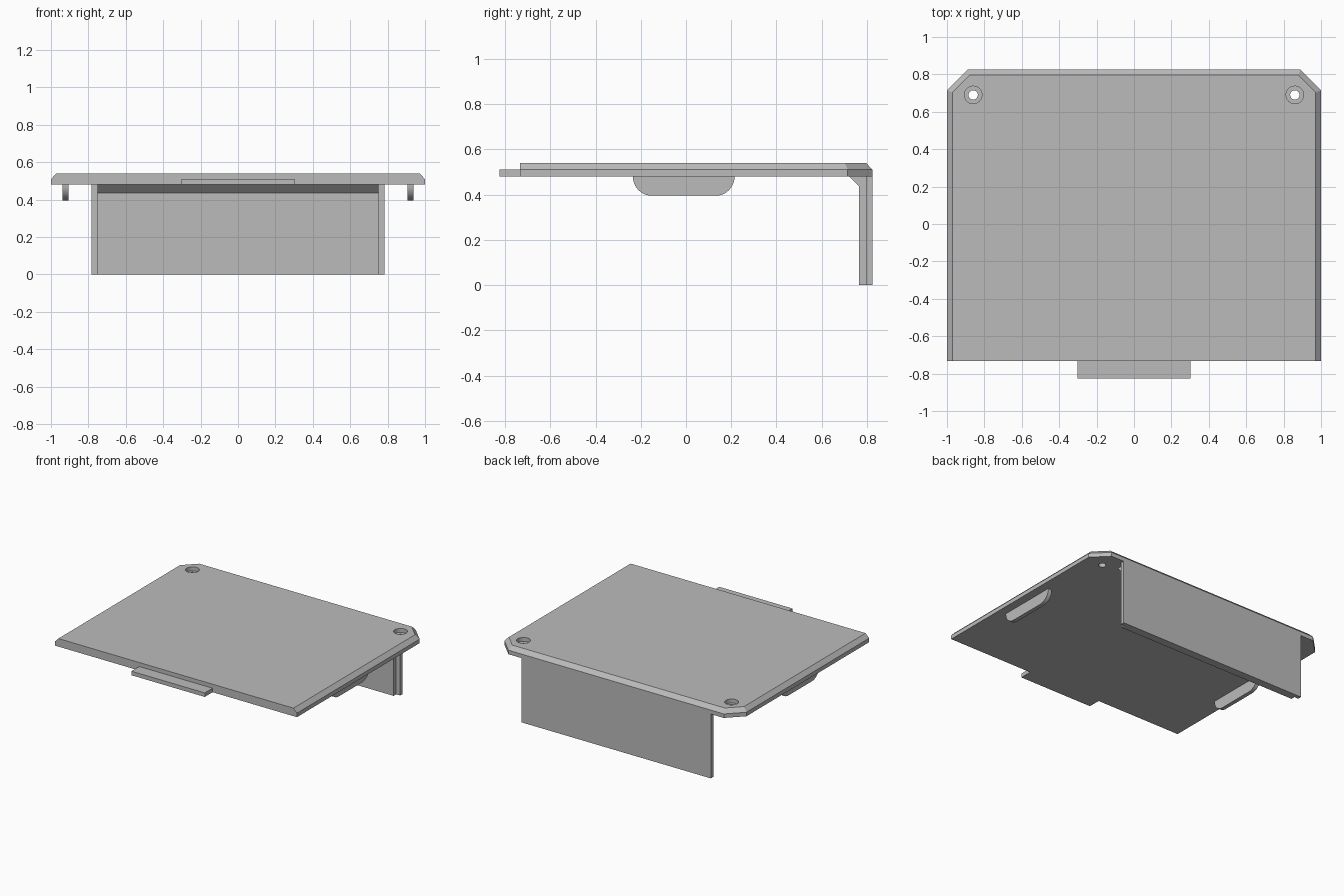
import bpy, bmesh, math
from mathutils import Vector

cube = bpy.data.objects.get("Cube")
if cube:
    bpy.data.objects.remove(cube, do_unlink=True)

grey = bpy.data.materials.new("plain grey")
grey.use_nodes = True
grey.diffuse_color = (0.5, 0.5, 0.5, 1)
grey.node_tree.nodes["Principled BSDF"].inputs["Base Color"].default_value = (0.5, 0.5, 0.5, 1)


def loft(name, rings):
    """Closed solid through matching rings of points."""
    bm = bmesh.new()
    loops = [[bm.verts.new(p) for p in ring] for ring in rings]
    n = len(loops[0])
    for low, high in zip(loops, loops[1:]):
        for i in range(n):
            j = (i + 1) % n
            bm.faces.new((low[i], low[j], high[j], high[i]))
    bm.faces.new(loops[0][::-1])
    bm.faces.new(loops[-1])
    bmesh.ops.recalc_face_normals(bm, faces=bm.faces)
    mesh = bpy.data.meshes.new(name)
    bm.to_mesh(mesh)
    bm.free()
    mesh.materials.append(grey)
    obj = bpy.data.objects.new(name, mesh)
    bpy.context.collection.objects.link(obj)
    return obj


def side_profile(name, profile, x0, x1):
    """Extrude a (y, z) profile along x."""
    return loft(name, [[(x, y, z) for y, z in profile] for x in (x0, x1)])


def rect(y0, y1, z0, z1):
    return [(y0, z0), (y1, z0), (y1, z1), (y0, z1)]


def select_only(obj):
    bpy.ops.object.select_all(action='DESELECT')
    obj.select_set(True)
    bpy.context.view_layer.objects.active = obj


def smooth(obj):
    select_only(obj)
    bpy.ops.object.shade_smooth_by_angle(angle=math.radians(30))


BOTTOM, MID, TOP = 0.48, 0.51, 0.54
FRONT, BACK = -0.733, 0.825


def plate_ring(z, inset):
    """Outline with cut back corners; the front edge is never inset."""
    x, y = 1 - inset, BACK - inset
    cut = 0.11 - inset * (2 - math.sqrt(2))
    return [(-x, FRONT, z), (x, FRONT, z), (x, y - cut, z),
            (x - cut, y, z), (-x + cut, y, z), (-x, y - cut, z)]


# Top plate, bevelled on the sides and back
plate = loft("top_plate", [plate_ring(BOTTOM, 0), plate_ring(MID, 0), plate_ring(TOP, 0.029)])


# Counterbored screw holes
def circle(x, y, z, r, n=32):
    return [(x + r * math.cos(2 * math.pi * i / n), y + r * math.sin(2 * math.pi * i / n), z)
            for i in range(n)]


for side in (-1, 1):
    cx, cy = side * 0.86, 0.69
    cutter = loft("hole_cutter", [circle(cx, cy, 0.4, 0.025), circle(cx, cy, MID, 0.025),
                                  circle(cx, cy, MID, 0.047), circle(cx, cy, 0.6, 0.047)])
    cutter.hide_render = True
    select_only(plate)
    mod = plate.modifiers.new("hole", 'BOOLEAN')
    mod.operation = 'DIFFERENCE'
    mod.solver = 'EXACT'
    mod.object = cutter
    bpy.ops.object.modifier_apply(modifier=mod.name)
    bpy.data.objects.remove(cutter, do_unlink=True)
smooth(plate)

# Front tab
side_profile("front_tab", rect(-BACK, FRONT, BOTTOM, MID), -0.303, 0.303)

# Back panel and the narrower inner panel with its sloped top
side_profile("back_panel", rect(0.796, BACK, 0, BOTTOM), -0.783, 0.783)
side_profile("inner_panel", [(0.796, 0), (0.796, BOTTOM), (0.722, BOTTOM), (0.765, 0.437), (0.765, 0)],
             -0.75, 0.75)

# Side guides with rounded lower corners
y0, y1, low, r = -0.235, 0.215, 0.395, 0.085
steps = [math.pi / 2 * i / 12 for i in range(13)]
profile = [(y0 + r - r * math.cos(a), low + r - r * math.sin(a)) for a in steps]
profile += [(y1 - r + r * math.sin(a), low + r - r * math.cos(a)) for a in steps]
for label, side in (("left", 1), ("right", -1)):
    smooth(side_profile(label + "_guide", profile, side * 0.907, side * 0.937))
